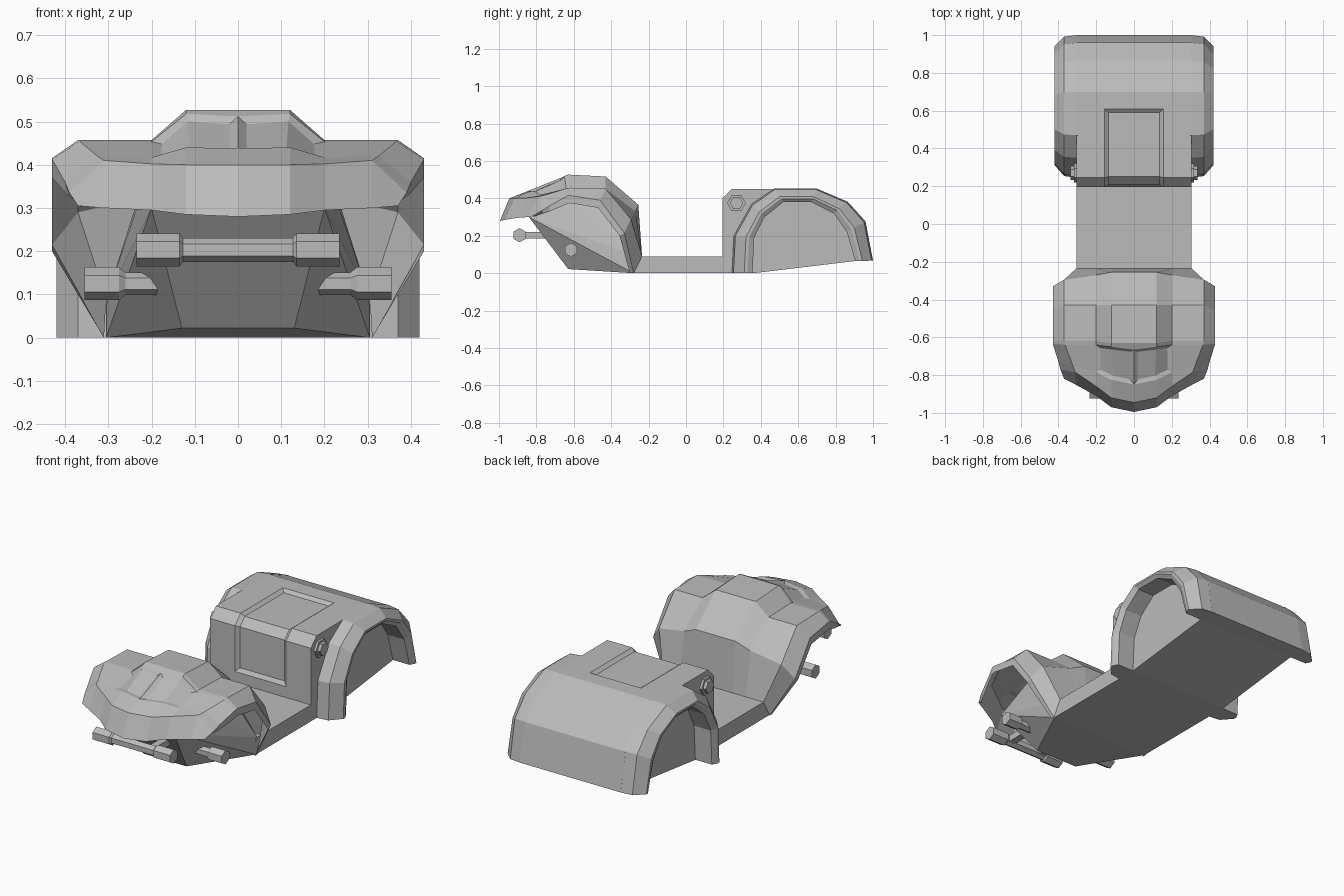
import bpy, bmesh, math
from mathutils import Vector

cube = bpy.data.objects.get("Cube")
if cube:
    bpy.data.objects.remove(cube, do_unlink=True)

grey = bpy.data.materials.new("plain_grey")
grey.use_nodes = True
grey.diffuse_color = (0.5, 0.5, 0.5, 1)
grey.node_tree.nodes["Principled BSDF"].inputs["Base Color"].default_value = (0.5, 0.5, 0.5, 1)


def finish(name, bm, mirror=False):
    me = bpy.data.meshes.new(name)
    bm.to_mesh(me)
    bm.free()
    me.materials.append(grey)
    ob = bpy.data.objects.new(name, me)
    bpy.context.collection.objects.link(ob)
    if mirror:
        ob.modifiers.new("mirror", "MIRROR")
    return ob


def loft(rows):
    """Bridge equal-length rows of points; returns the mesh and its face grid."""
    bm = bmesh.new()
    vs = [[bm.verts.new(p) for p in r] for r in rows]
    grid = [[bm.faces.new((a[j], a[j + 1], b[j + 1], b[j])) for j in range(len(a) - 1)]
            for a, b in zip(vs, vs[1:])]
    bm.normal_update()
    return bm, grid, vs


def recess(bm, faces, width, depth):
    bmesh.ops.inset_region(bm, faces=faces, thickness=width, depth=-depth,
                           use_boundary=True, use_even_offset=True)


def hull(name, pts, mirror=False):
    bm = bmesh.new()
    for p in pts:
        bm.verts.new(p)
        if not mirror:
            bm.verts.new((-p[0], p[1], p[2]))
    bmesh.ops.convex_hull(bm, input=bm.verts[:])
    bmesh.ops.dissolve_limit(bm, angle_limit=0.02, verts=bm.verts[:], edges=bm.edges[:])
    return finish(name, bm, mirror)


def hex_bar(name, y, z, stations, turn=0.0, mirror=True):
    """Six-sided bar along x, turned from (x, radius) stations."""
    rows = [[(x, y + r * math.sin(turn + k * math.pi / 3), z + r * math.cos(turn + k * math.pi / 3))
             for k in range(7)] for x, r in stations]
    bm, _, vs = loft(rows)
    bmesh.ops.remove_doubles(bm, verts=bm.verts[:], dist=1e-5)
    bmesh.ops.holes_fill(bm, edges=[e for e in bm.edges if e.is_boundary])
    bmesh.ops.recalc_face_normals(bm, faces=bm.faces[:])
    return finish(name, bm, mirror)


# Front cowl: rows run nose to floor, columns run centre to wheel-arch lip
cowl_rows = [
    [(0, -.995, .28), (.12, -.97, .285), (.2, -.91, .295), (.31, -.85, .30), (.37, -.82, .305), (.36, -.81, .303)],
    [(0, -.945, .40), (.12, -.92, .40), (.2, -.86, .402), (.31, -.785, .41), (.39, -.77, .335), (.38, -.76, .32)],
    [(0, -.85, .438), (.12, -.825, .44), (.2, -.785, .417), (.325, -.745, .42), (.40, -.73, .36), (.395, -.73, .33)],
    [(0, -.665, .512), (.12, -.65, .518), (.2, -.64, .453), (.365, -.64, .453), (.43, -.635, .413), (.43, -.635, .37)],
    [(0, -.63, .527), (.12, -.63, .527), (.2, -.62, .457), (.37, -.62, .457), (.43, -.62, .415), (.43, -.62, .375)],
    [(0, -.43, .517), (.12, -.43, .517), (.2, -.43, .452), (.37, -.43, .452), (.43, -.46, .39), (.43, -.47, .35)],
    [(0, -.255, .366), (.12, -.255, .366), (.2, -.27, .33), (.37, -.295, .29), (.43, -.33, .215), (.43, -.355, .2)],
    [(0, -.235, .09), (.12, -.235, .09), (.2, -.235, .09), (.305, -.235, .09), (.31, -.28, 0), (.31, -.30, 0)],
]
bm, grid, _ = loft(cowl_rows)
if grid[4][0].normal.z < 0:
    bmesh.ops.reverse_faces(bm, faces=bm.faces[:])
    bm.normal_update()
recess(bm, grid[2][:2], .02, .012)
finish("front_cowl", bm, True)

# Tapered body under the cowl, forming the inner wheel-well walls
hull("front_body", [(.13, -.63, .022), (.2, -.84, .30), (.2, -.63, .40), (.2, -.42, .42),
                    (.305, -.28, 0), (.305, -.27, .09), (.2, -.30, .28)])

# Floor between the two bodies
hull("floor", [(.305, y, z) for y in (-.28, .3) for z in (0, .09)] + [(.305, -.235, .09)])

# Rear body: side profile swept across x, with a panel recessed over the front edge
profile = [(.36, 0), (.195, 0), (.195, .15), (.195, .40), (.245, .45), (.61, .45), (.70, .45),
           (.865, .38), (.96, .275), (1.0, .067), (.905, .065)]
bm, grid, vs = loft([[(x, y, z) for y, z in profile] for x in (-.305, -.155, .155, .305)])
if grid[1][4].normal.z < 0:
    bmesh.ops.reverse_faces(bm, faces=bm.faces[:])
    bm.normal_update()
for row in (vs[0], vs[-1]):
    bm.faces.new(row)
for a, b in zip(vs, vs[1:]):
    bm.faces.new((a[0], b[0], b[-1], a[-1]))
bmesh.ops.recalc_face_normals(bm, faces=bm.faces[:])
bm.normal_update()
recess(bm, [grid[1][j] for j in (2, 3, 4)], .02, .015)
finish("rear_body", bm)

# Rear fenders: rings blended from the outer arch to the wheel opening
outer = [(.245, 0), (.255, .2), (.35, .37), (.47, .452), (.70, .452), (.865, .382), (.96, .277), (1.0, .067)]
inner = [(.355, 0), (.365, .19), (.42, .30), (.52, .38), (.67, .38), (.79, .32), (.86, .22), (.905, .065)]
rings = [(.30, 0), (.37, .08), (.42, .6), (.42, .75), (.405, 1), (.30, 1)]
bm, grid, vs = loft([[(x, *Vector(o).lerp(Vector(i), t)) for o, i in zip(outer, inner)] for x, t in rings])
for end in (0, -1):
    bm.faces.new([r[end] for r in vs])
bmesh.ops.recalc_face_normals(bm, faces=bm.faces[:])
finish("rear_fenders", bm, True)

# Side bolts on the rear body
hex_bar("side_bolts", .27, .375, [(.30, .05), (.318, .05), (.318, .036), (.335, .036)], math.pi / 6)

# Front bumper bar with thick hexagonal ends, held by two struts
hex_bar("bumper_bar", -.89, .203,
        [(-.235, .038), (-.135, .038), (-.127, .028), (.127, .028), (.135, .038), (.235, .038)], mirror=False)
hull("bumper_struts", [(x, y, z) for x in (.08, .12) for y in (-.89, -.74) for z in (.185, .22)], True)

# Front axle stubs
hex_bar("axle_stubs", -.615, .125, [(.12, .026), (.26, .026), (.275, .038), (.355, .038)])
